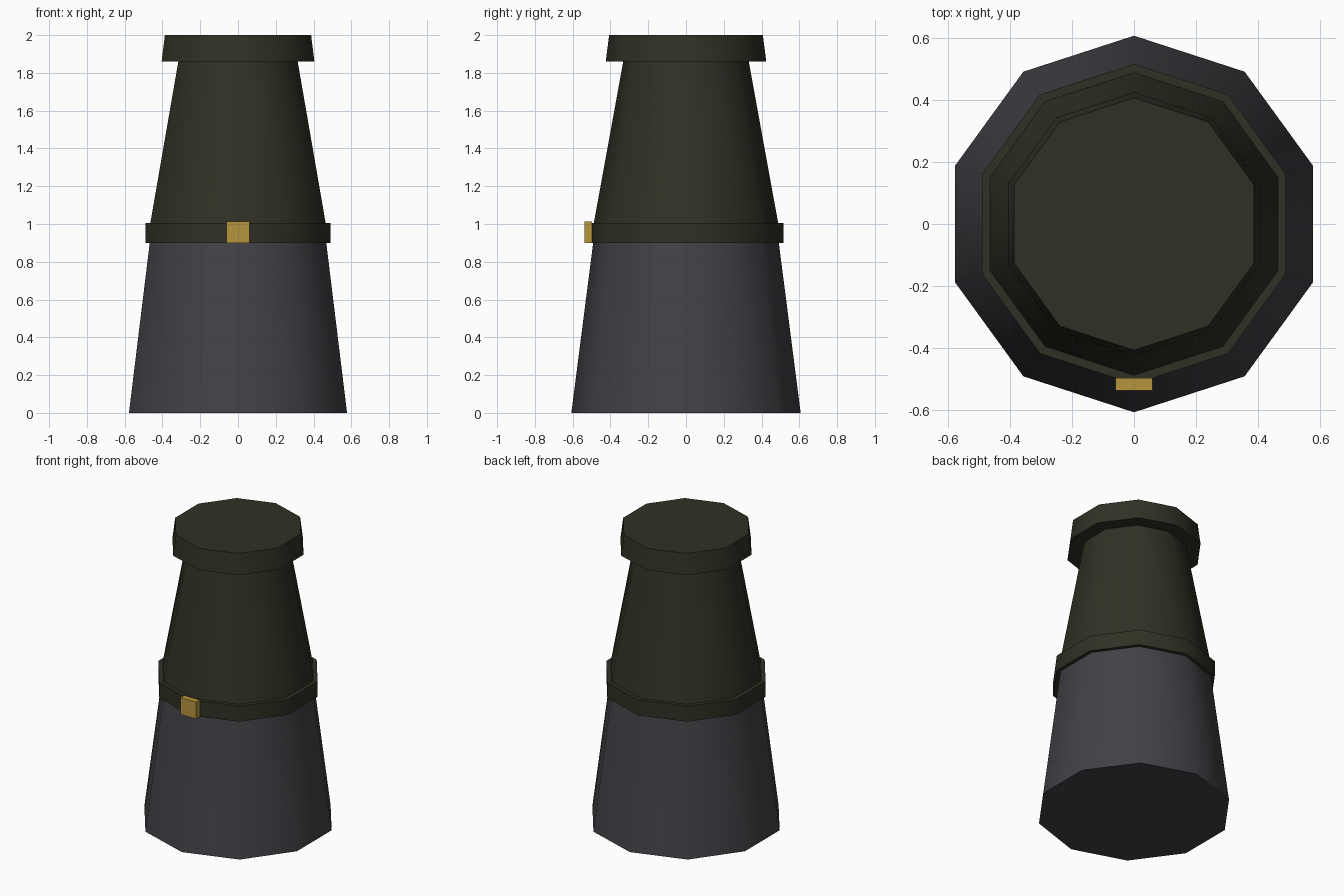
import bpy
import math

cube = bpy.data.objects.get("Cube")
if cube:
    bpy.data.objects.remove(cube, do_unlink=True)


def material(name, rgb):
    mat = bpy.data.materials.new(name)
    mat.use_nodes = True
    mat.diffuse_color = (*rgb, 1)
    mat.node_tree.nodes["Principled BSDF"].inputs["Base Color"].default_value = (*rgb, 1)
    return mat


olive = material("dark olive", (0.030, 0.030, 0.018))
grey = material("charcoal grey", (0.054, 0.052, 0.061))
gold = material("brass", (0.46, 0.30, 0.046))


def tier(name, bottom, top, r_bottom, r_top, mat):
    """Ten-sided tapered drum with a corner on the y axis."""
    bpy.ops.mesh.primitive_cone_add(vertices=10, radius1=r_bottom, radius2=r_top,
                                    depth=top - bottom, location=(0, 0, (bottom + top) / 2))
    ob = bpy.context.object
    ob.name = name
    ob.data.materials.append(mat)
    bpy.ops.object.shade_smooth_by_angle(angle=math.radians(40))
    return ob


# Stacked body, belt and cap
tier("lower_body", 0, 0.95, 0.607, 0.485, grey)
tier("upper_body", 0.95, 1.9, 0.498, 0.325, olive)
tier("belt", 0.90, 1.006, 0.516, 0.516, olive)
tier("cap", 1.86, 2, 0.425, 0.407, olive)

# Front buckle
bpy.ops.mesh.primitive_cube_add(size=1, location=(0, -0.517, 0.957))
buckle = bpy.context.object
buckle.name = "buckle"
buckle.scale = (0.12, 0.041, 0.115)
buckle.data.materials.append(gold)
